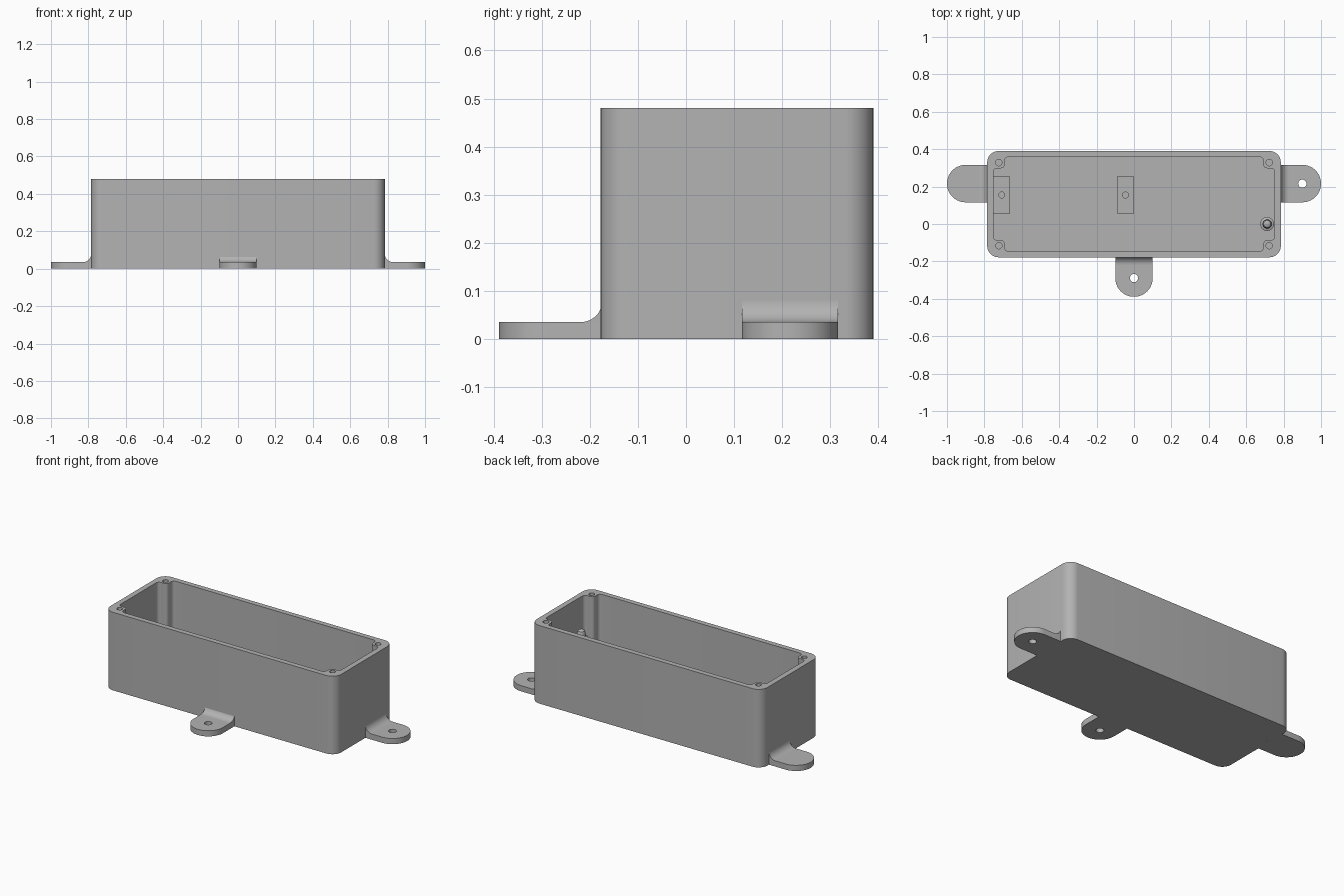
import bpy, bmesh
from math import pi, sin, cos, radians
from mathutils import Matrix, Vector

cube = bpy.data.objects.get("Cube")
if cube:
    bpy.data.objects.remove(cube, do_unlink=True)

grey = bpy.data.materials.new("plain grey")
grey.use_nodes = True
COLOUR = (0.45, 0.45, 0.45, 1)
grey.diffuse_color = COLOUR
grey.node_tree.nodes["Principled BSDF"].inputs["Base Color"].default_value = COLOUR


def add_object(name, bm):
    bmesh.ops.recalc_face_normals(bm, faces=bm.faces)
    mesh = bpy.data.meshes.new(name)
    bm.to_mesh(mesh)
    bm.free()
    mesh.materials.append(grey)
    ob = bpy.data.objects.new(name, mesh)
    bpy.context.collection.objects.link(ob)
    return ob


def prism(name, outline, low, high, matrix=Matrix()):
    """Extrude a flat outline along its local z."""
    bm = bmesh.new()
    face = bm.faces.new([bm.verts.new((x, y, low)) for x, y in outline])
    moved = bmesh.ops.extrude_face_region(bm, geom=[face])["geom"]
    verts = [v for v in moved if isinstance(v, bmesh.types.BMVert)]
    bmesh.ops.translate(bm, verts=verts, vec=(0, 0, high - low))
    bm.transform(matrix)
    return add_object(name, bm)


def arc(cx, cy, r, start, end, steps=12):
    angles = [radians(start + (end - start) * i / steps) for i in range(steps + 1)]
    return [(cx + r * cos(a), cy + r * sin(a)) for a in angles]


def disc(cx, cy, r, steps=28):
    return arc(cx, cy, r, 0, 360, steps)[:-1]


def rounded(points, radius, steps=8):
    """Round every right-angled corner of an outline."""
    out = []
    for i, p in enumerate(points):
        p = Vector(p)
        a = (Vector(points[i - 1]) - p).normalized() * radius
        b = (Vector(points[(i + 1) % len(points)]) - p).normalized() * radius
        for k in range(steps + 1):
            t = k / steps * pi / 2
            q = p + a * (1 - sin(t)) + b * (1 - cos(t))
            out.append((q.x, q.y))
    return out


def rectangle(x0, x1, y0, y1):
    return [(x0, y0), (x1, y0), (x1, y1), (x0, y1)]


def cut(ob, *cutters):
    for cutter in cutters:
        mod = ob.modifiers.new("cut", "BOOLEAN")
        mod.operation, mod.solver, mod.object = "DIFFERENCE", "EXACT", cutter
        bpy.context.view_layer.objects.active = ob
        bpy.ops.object.modifier_apply(modifier=mod.name)
        bpy.data.objects.remove(cutter, do_unlink=True)


def smooth(ob):
    bpy.ops.object.select_all(action="DESELECT")
    ob.select_set(True)
    bpy.context.view_layer.objects.active = ob
    bpy.ops.object.shade_smooth_by_angle(angle=radians(35))


FLOOR, TOP, MID_Y = 0.035, 0.48, 0.106

# Box shell with four full-height screw columns left in the cavity corners
case = prism("case", rounded(rectangle(-0.785, 0.785, -0.178, 0.39), 0.06), 0, TOP)
X, Y, CX, CY = 0.752, 0.252, 0.692, 0.192
corners = [(-CX, -Y), (CX, -Y), (CX, -CY), (X, -CY), (X, CY), (CX, CY),
           (CX, Y), (-CX, Y), (-CX, CY), (-X, CY), (-X, -CY), (-CX, -CY)]
cavity = rounded([(x, y + MID_Y) for x, y in corners], 0.02)
cut(case, prism("cavity", cavity, FLOOR, TOP + 0.1))
for sx in (-1, 1):
    for sy in (-1, 1):
        cut(case, prism("screw_hole", disc(sx * 0.723, MID_Y + sy * 0.222, 0.017), 0.28, TOP + 0.1))

# Cluster of vent holes through the end wall
side = Matrix.Rotation(pi / 2, 4, "Y")
vents = [(0.01, 0.34)] + arc(0.01, 0.34, 0.04, 30, 270, 2)
for y, z in vents:
    cut(case, prism("vent_hole", disc(0, 0, 0.013, 20), -0.05, 0.05,
                    Matrix.Translation((-0.77, y, z)) @ side))
smooth(case)

# Mounting ears: round-ended plate with a hole and a concave fillet at the wall
ear_outline = [(-0.015, -0.1)] + arc(0.115, 0, 0.1, -90, 90, 28) + [(-0.015, 0.1)]
fillet_outline = [(-0.015, 0.02), (0.045, 0.02)] + arc(0.045, 0.08, 0.045, 270, 180) + [(-0.015, 0.08)]
upright = Matrix.Rotation(pi / 2, 4, "X")
for label, x, y, turn in (("left", 0.785, 0.216, 0), ("right", -0.785, 0.216, pi),
                          ("front", 0, -0.174, -pi / 2)):
    place = Matrix.Translation((x, y, 0)) @ Matrix.Rotation(turn, 4, "Z")
    ear = prism(label + "_ear", ear_outline, 0, 0.035, place)
    cut(ear, prism("ear_hole", disc(0.115, 0, 0.022), -0.1, 0.1, place))
    smooth(ear)
    smooth(prism(label + "_ear_fillet", fillet_outline, -0.1, 0.1, place @ upright))

# Rectangular standoffs on the floor
for label, x in (("end", -0.707), ("middle", -0.046)):
    block = prism(label + "_standoff", rectangle(x - 0.045, x + 0.045, 0.057, 0.253), FLOOR - 0.01, 0.12)
    cut(block, prism("standoff_hole", disc(x, 0.155, 0.016), 0.06, 0.2))
    smooth(block)

# Stepped round post with a tapered tip
bm = bmesh.new()
profile = [(0, 0.025), (0.037, 0.025), (0.037, 0.265), (0.024, 0.27),
           (0.024, 0.29), (0.019, 0.304), (0.01, 0.31), (0, 0.31)]
verts = [bm.verts.new((r, 0, z)) for r, z in profile]
edges = [bm.edges.new(pair) for pair in zip(verts, verts[1:])]
bmesh.ops.spin(bm, geom=verts + edges, cent=(0, 0, 0), axis=(0, 0, 1), angle=2 * pi, steps=28)
bmesh.ops.remove_doubles(bm, verts=bm.verts, dist=0.0001)
bm.transform(Matrix.Translation((0.712, 0, 0)))
smooth(add_object("post", bm))
